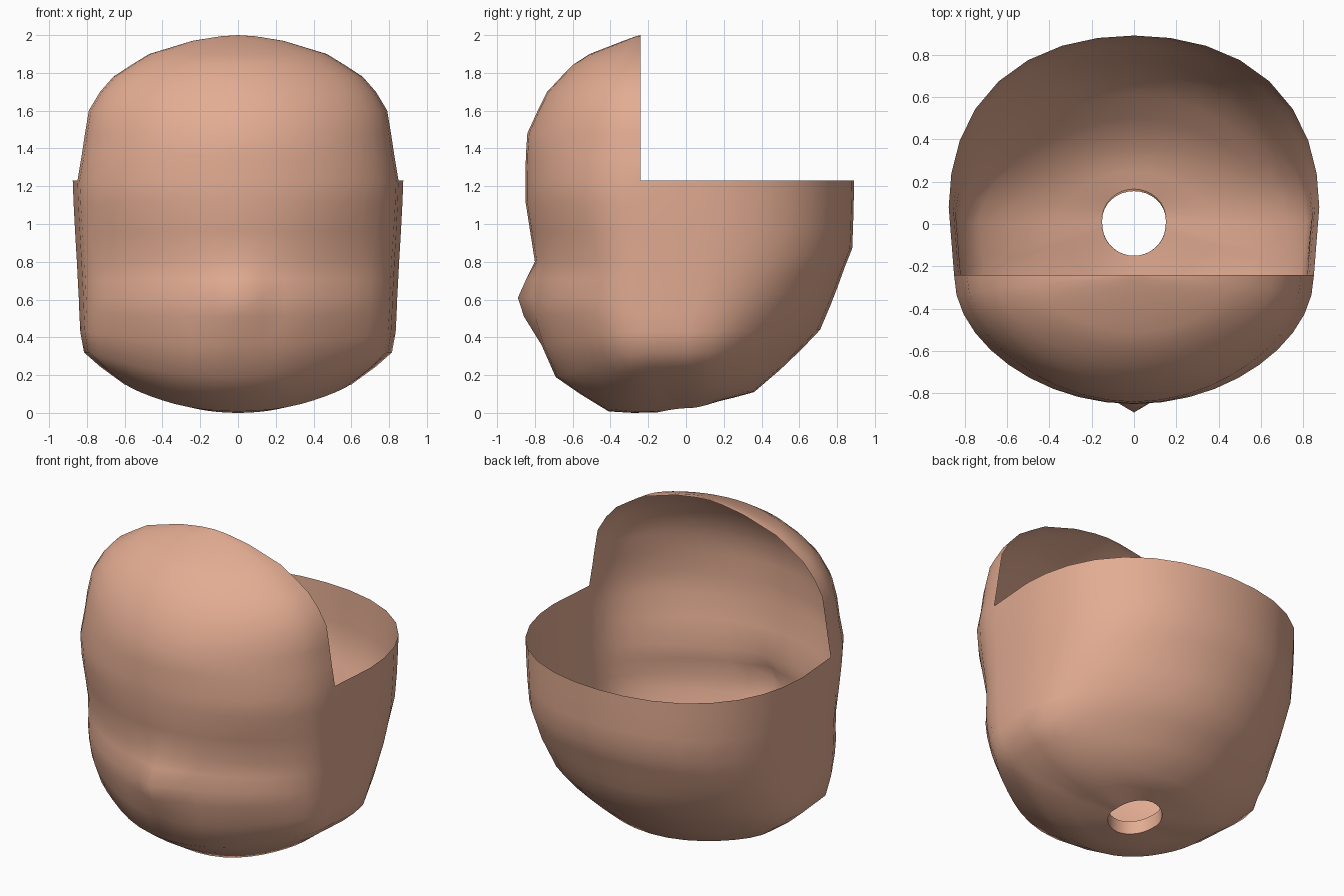
import bpy, bmesh, math

skin = bpy.data.materials.new("skin")
skin.diffuse_color = (0.77, 0.415, 0.29, 1)

NF, NB = 20, 16          # segments in the front and back half of a ring
NOSE = {0.51: -0.858, 0.61: -0.89, 0.71: -0.845}   # front z -> nose bridge y


def half_ring(n, sign, cy, half, y_end, zs, z_end, pinch):
    """Half ellipse from one side round the front (-1) or back (+1).
    pinch pulls the diagonal corners in, or out when negative."""
    pts = []
    for i in range(n + 1):
        t = math.pi * i / n
        s = math.sin(t)
        k = 1 - pinch * math.sin(2 * t) ** 2
        pts.append((sign * half * math.cos(t) * k, cy + (y_end - cy) * s * k,
                    zs + (z_end - zs) * s ** 1.5))
    return pts


# Bowl rings: front centre, back centre, half width, side z,
#             front y, z, back y, z, front pinch, back pinch
bowl = [
    (0.00, 0.02, 0.15, 0.110, -0.15, 0.085, 0.155, 0.14, 0, 0),   # inner neck rim
    (0.00, 0.02, 0.152, 0.025, -0.15, 0.003, 0.165, 0.06, 0, 0),  # neck hole
    (-0.06, 0.00, 0.36, 0.070, -0.28, 0.0, 0.25, 0.08, 0.02, 0.02),
    (-0.12, 0.00, 0.60, 0.150, -0.41, 0.008, 0.36, 0.11, 0.05, 0.05),
    (-0.18, 0.01, 0.73, 0.245, -0.56, 0.10, 0.50, 0.23, 0.08, 0.06),
    (-0.22, 0.01, 0.815, 0.320, -0.69, 0.19, 0.61, 0.335, 0.09, 0.06),
    (-0.24, 0.02, 0.835, 0.430, -0.765, 0.36, 0.71, 0.44, 0.085, 0.035),
    (-0.24, 0.04, 0.840, 0.530, -0.81, 0.51, 0.765, 0.57, 0.065, 0.01),
    (-0.24, 0.06, 0.843, 0.61, -0.825, 0.61, 0.80, 0.66, 0.06, -0.01),
    (-0.24, 0.07, 0.848, 0.70, -0.812, 0.71, 0.84, 0.77, 0.07, -0.02),
    (-0.24, 0.08, 0.853, 0.80, -0.80, 0.80, 0.88, 0.87, 0.07, -0.03),
    (-0.24, 0.08, 0.862, 0.95, -0.825, 0.96, 0.885, 1.0, 0.045, -0.035),
    (-0.24, 0.08, 0.870, 1.10, -0.85, 1.12, 0.888, 1.12, 0.025, -0.035),
    (-0.24, 0.08, 0.875, 1.23, -0.85, 1.23, 0.89, 1.23, 0.015, -0.035),
]
# Face dome rings above the cut: half width, front y, z
dome = [(0.828, -0.848, 1.36), (0.81, -0.84, 1.48), (0.79, -0.785, 1.60),
        (0.73, -0.735, 1.70), (0.66, -0.66, 1.78), (0.56, -0.595, 1.845),
        (0.47, -0.51, 1.90), (0.24, -0.33, 1.97), (0.09, -0.265, 1.994)]

bm = bmesh.new()


def strip(a, b, closed):
    for i in range(len(a) if closed else len(a) - 1):
        j = (i + 1) % len(a)
        bm.faces.new((a[i], a[j], b[j], b[i]))


# Open-backed bowl of the head, with the neck hole
prev = None
for cf, cb, hw, zs, yf, zf, yb, zb, kf, kb in bowl:
    side = hw * (1 - 0.12 * abs(cf))
    pts = (half_ring(NF, -1, cf, side, yf, zs, zf, kf)
           + half_ring(NB, 1, cb, hw, yb, zs, zb, kb))
    ring = [bm.verts.new(p) for p in pts]
    if zf in NOSE:
        ring[NF // 2].co.y = NOSE[zf]
    if prev:
        strip(prev, ring, True)
    prev = ring

# Forehead dome, cut flat behind
prev = prev[:NF + 1]
for hw, yf, z in dome:
    ring = [bm.verts.new(p) for p in half_ring(NF, -1, -0.24, hw, yf, z, z, 0.03)]
    strip(prev, ring, False)
    prev = ring
crown = bm.verts.new((0, -0.24, 2.0))
for i in range(NF):
    bm.faces.new((prev[i], prev[i + 1], crown))

mesh = bpy.data.meshes.new("head_shell")
bm.to_mesh(mesh)
bm.free()
head = bpy.data.objects.new("head_shell", mesh)
bpy.context.collection.objects.link(head)
mesh.materials.append(skin)

# Smooth skin, crisp neck rim
bpy.context.view_layer.objects.active = head
head.select_set(True)
bpy.ops.object.shade_smooth_by_angle(angle=math.radians(60))
